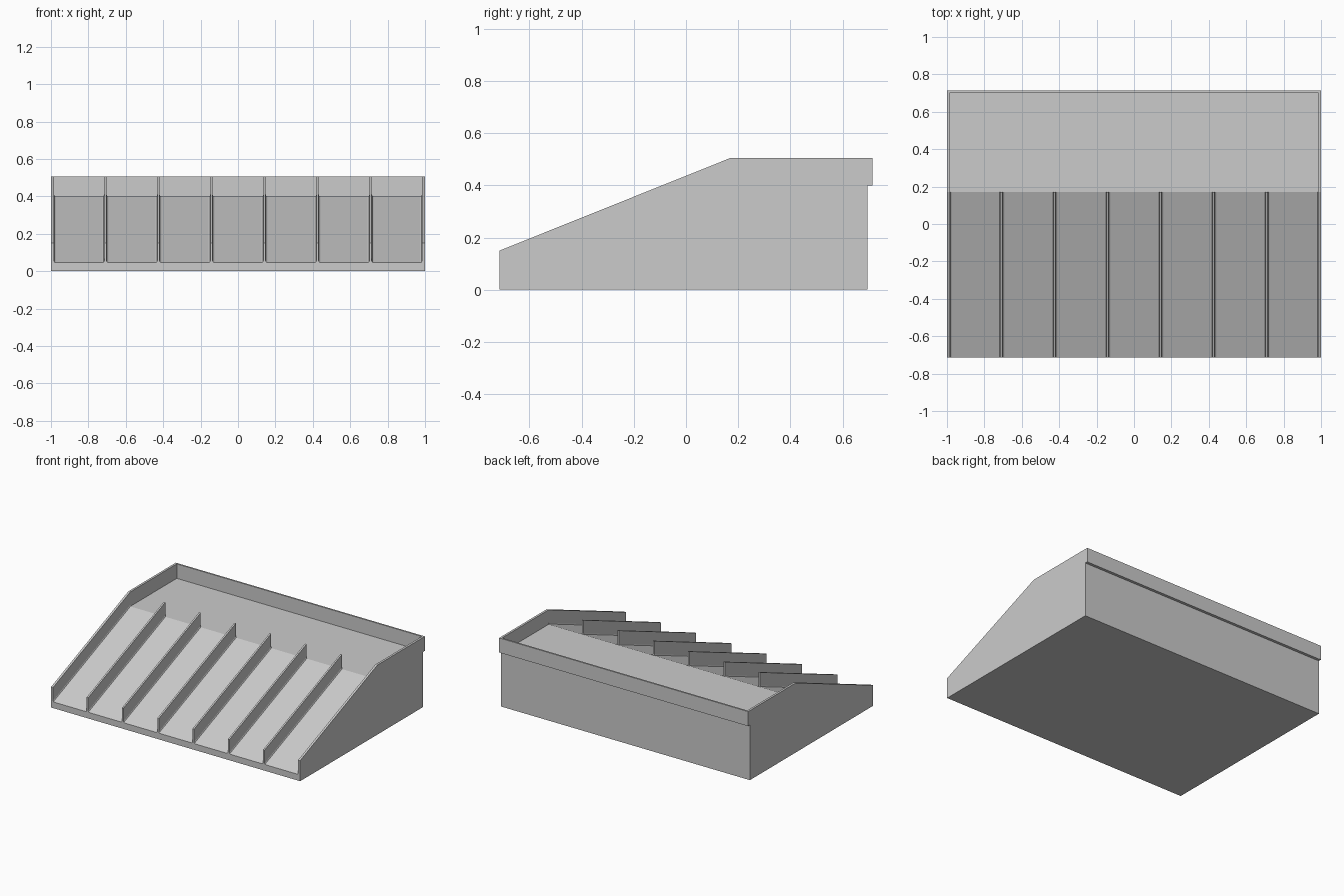
import bpy
import bmesh
from mathutils import Vector

cube = bpy.data.objects.get("Cube")
if cube:
    bpy.data.objects.remove(cube, do_unlink=True)

# Main dimensions
FRONT, BEND, REAR, LIP = -0.715, 0.17, 0.695, 0.715
SILL, DECK = 0.045, 0.40
RISE = DECK - SILL
WALL_H = 0.105
WALL_T, DIVIDER_T, LIP_T, FILLET = 0.016, 0.012, 0.012, 0.01

grey = bpy.data.materials.new("light_grey")
grey.use_nodes = True
colour = (0.6, 0.6, 0.6, 1)
grey.diffuse_color = colour
grey.node_tree.nodes["Principled BSDF"].inputs["Base Color"].default_value = colour


def extrude(name, points, offset):
    """Solid made by sweeping a flat polygon along one offset."""
    bm = bmesh.new()
    face = bm.faces.new([bm.verts.new(p) for p in points])
    swept = bmesh.ops.extrude_face_region(bm, geom=[face], use_keep_orig=True)
    moved = [v for v in swept["geom"] if isinstance(v, bmesh.types.BMVert)]
    bmesh.ops.translate(bm, verts=moved, vec=Vector(offset))
    bmesh.ops.recalc_face_normals(bm, faces=bm.faces)
    mesh = bpy.data.meshes.new(name)
    bm.to_mesh(mesh)
    bm.free()
    mesh.materials.append(grey)
    obj = bpy.data.objects.new(name, mesh)
    bpy.context.collection.objects.link(obj)
    return obj


def side_profile(name, profile, x0, x1):
    return extrude(name, [(x0, y, z) for y, z in profile], (x1 - x0, 0, 0))


inner = 1 - WALL_T
slope = (0, BEND - FRONT, RISE)

# Sloped base with a flat deck behind it
side_profile("base", [(FRONT, 0), (FRONT, SILL), (BEND, DECK), (LIP - LIP_T, DECK),
                      (REAR, DECK), (REAR, 0)][:3] + [(REAR, DECK), (REAR, 0)], -inner, inner)

# Side walls
wall = [(FRONT, 0), (FRONT, SILL + WALL_H), (BEND, DECK + WALL_H), (LIP, DECK + WALL_H),
        (LIP, DECK), (REAR, DECK), (REAR, 0)]
side_profile("left_wall", wall, inner, 1)
side_profile("right_wall", wall, -1, -inner)

# Overhanging lip along the back, with its ledge
side_profile("back_lip", [(REAR, DECK - 0.001), (REAR, DECK), (LIP - LIP_T, DECK),
                          (LIP - LIP_T, DECK + WALL_H), (LIP, DECK + WALL_H),
                          (LIP, DECK - 0.001)], -inner, inner)

# Dividers with a flared foot, running up the slope
half = DIVIDER_T / 2
foot = [(half + FILLET, 0), (half + FILLET * 0.3, FILLET * 0.3), (half, FILLET), (half, WALL_H)]
section = foot + [(-x, z) for x, z in reversed(foot)]
for i in range(6):
    centre = (i - 2.5) * 2 * inner / 6.94
    extrude(f"divider_{i + 1}", [(centre + x, FRONT, SILL + z) for x, z in section], slope)

# Small fillets where the slope meets the side walls
for side, sign in (("left", 1), ("right", -1)):
    corner = [(inner, 0), (inner - FILLET, 0), (inner - FILLET * 0.3, FILLET * 0.3), (inner, FILLET)]
    extrude(f"{side}_wall_fillet", [(sign * x, FRONT, SILL + z) for x, z in corner], slope)
